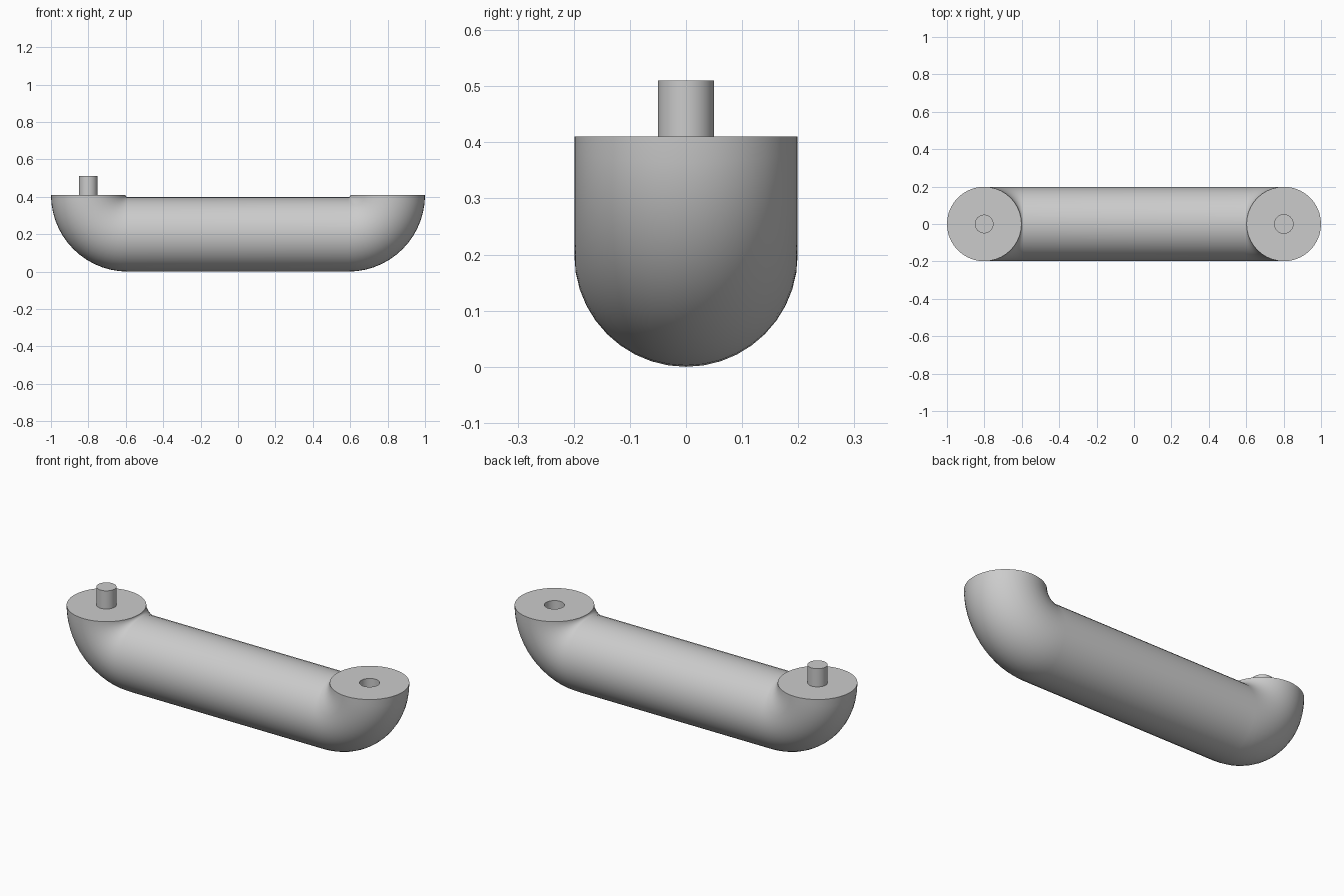
import bpy, bmesh
from math import sin, cos, pi, radians

cube = bpy.data.objects.get("Cube")
if cube:
    bpy.data.objects.remove(cube, do_unlink=True)

SIDES = 40            # points around the tube
BEND_STEPS = 14       # sections in each elbow
TUBE_R = 0.199        # tube radius
BEND_R = 0.211        # elbow centre-line radius
END_X = 0.801         # centre of each upturned end
TOP_Z = 0.41          # height of the flat ends
PEG_R = 0.05          # radius of pin and socket
PEG_H = 0.1           # pin height and socket depth

grey = bpy.data.materials.new("plain grey")
grey.use_nodes = True
COLOUR = (0.6, 0.6, 0.6, 1)
grey.diffuse_color = COLOUR
grey.node_tree.nodes["Principled BSDF"].inputs["Base Color"].default_value = COLOUR


def finish(name, bm):
    """Turn a bmesh into a smooth, coloured object."""
    bmesh.ops.recalc_face_normals(bm, faces=bm.faces)
    mesh = bpy.data.meshes.new(name)
    bm.to_mesh(mesh)
    bm.free()
    mesh.materials.append(grey)
    obj = bpy.data.objects.new(name, mesh)
    bpy.context.collection.objects.link(obj)
    bpy.ops.object.select_all(action='DESELECT')
    obj.select_set(True)
    bpy.context.view_layer.objects.active = obj
    bpy.ops.object.shade_smooth_by_angle(angle=radians(35))
    return obj


def ring(bm, side, angle, radius, drop=0.0):
    """Circle across the elbow: angle 0 meets the bar, pi/2 is the flat end."""
    pivot = END_X - BEND_R
    verts = []
    for i in range(SIDES):
        a = 2 * pi * i / SIDES
        reach = BEND_R + radius * cos(a)
        x = side * (pivot + reach * sin(angle))
        verts.append(bm.verts.new((x, radius * sin(a), TOP_Z - reach * cos(angle) - drop)))
    return verts


def skin(bm, rings):
    for a, b in zip(rings, rings[1:]):
        for i in range(SIDES):
            j = (i + 1) % SIDES
            bm.faces.new((a[i], a[j], b[j], b[i]))


# Handle: straight bar with an elbow turned up at both ends
bm = bmesh.new()
angles = [pi / 2 * i / BEND_STEPS for i in range(BEND_STEPS + 1)]
right = [ring(bm, -1, a, TUBE_R) for a in reversed(angles)]
left = [ring(bm, 1, a, TUBE_R) for a in angles]
# Socket: sunk into the left flat end
left += [ring(bm, 1, pi / 2, PEG_R), ring(bm, 1, pi / 2, PEG_R, PEG_H)]
skin(bm, right + left)
bm.faces.new(right[0])
bm.faces.new(left[-1])
low = min(v.co.z for v in bm.verts)
bmesh.ops.translate(bm, verts=bm.verts, vec=(0, 0, -low))
finish("curved_handle", bm)

# Pin: stands on the right flat end
bm = bmesh.new()
bmesh.ops.create_cone(bm, cap_ends=True, segments=SIDES, radius1=PEG_R,
                      radius2=PEG_R, depth=PEG_H)
bmesh.ops.translate(bm, verts=bm.verts, vec=(-END_X, 0, TOP_Z + PEG_H / 2))
finish("locating_pin", bm)
